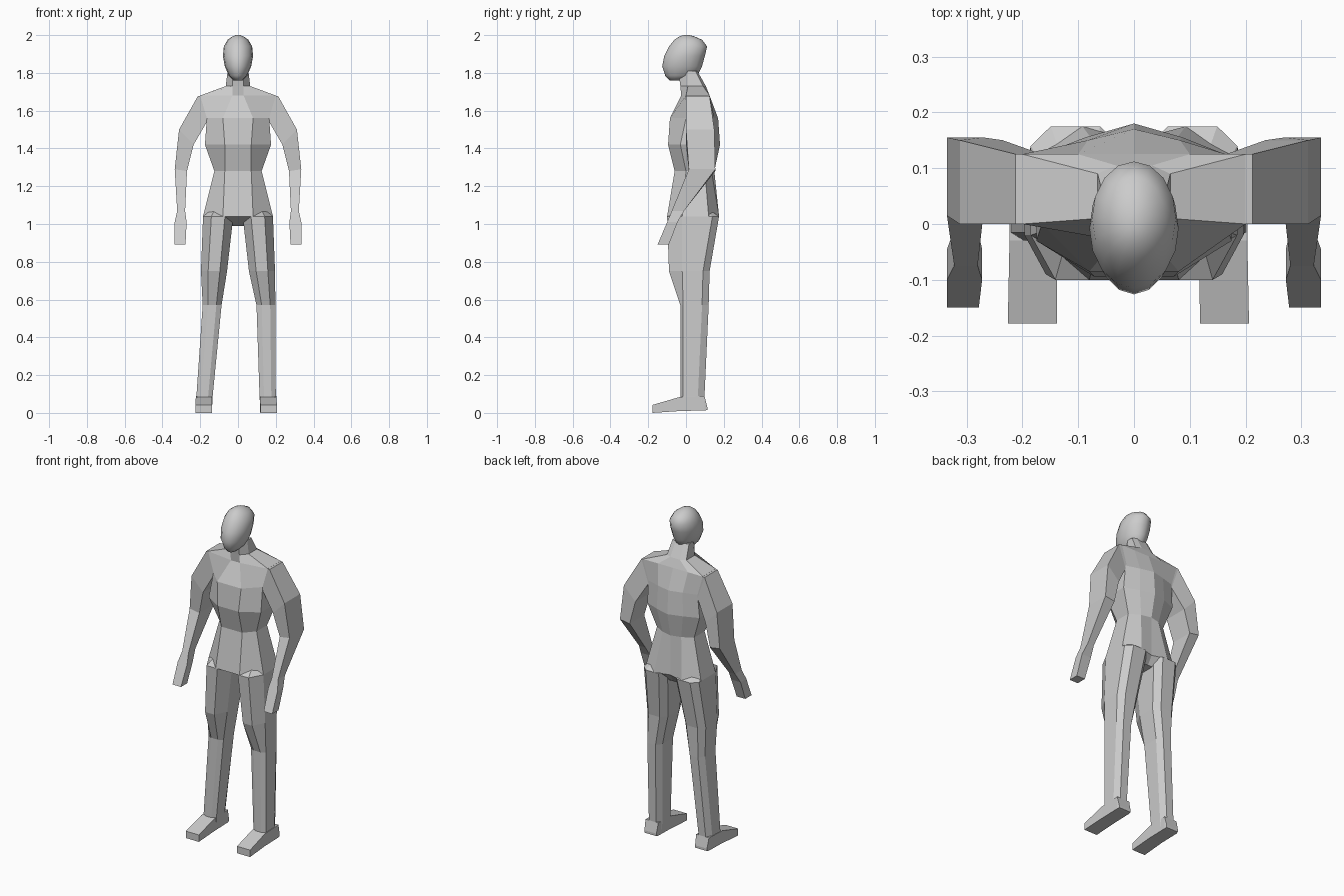
import bpy, bmesh, math


def loft(name, rings, smooth=False):
    """Skin a list of equal-length point rings and cap both ends."""
    bm = bmesh.new()
    loops = [[bm.verts.new(p) for p in r] for r in rings]
    n = len(loops[0])
    for a, b in zip(loops, loops[1:]):
        for i in range(n):
            j = (i + 1) % n
            bm.faces.new((a[i], a[j], b[j], b[i]))
    bm.faces.new(loops[0][::-1])
    bm.faces.new(loops[-1])
    bmesh.ops.recalc_face_normals(bm, faces=bm.faces)
    for f in bm.faces:
        f.smooth = smooth
    me = bpy.data.meshes.new(name)
    bm.to_mesh(me)
    bm.free()
    ob = bpy.data.objects.new(name, me)
    bpy.context.collection.objects.link(ob)
    return ob


# Torso and neck: z, half width, front strip x, front y, side front y, side back y, back y, spine y
def torso_ring(z, w, fx, yf, sf, sb, yb, ys):
    half = [(fx, yf), (w, sf), (w, sb), (w * 0.5, yb)]
    pts = [(0, yf)] + half + [(0, ys)] + [(-x, y) for x, y in reversed(half)]
    return [(x, y, z) for x, y in pts]


loft("torso", [torso_ring(*r) for r in [
    (0.99, 0.05, 0.02, 0.02, 0.04, 0.09, 0.12, 0.12),
    (1.04, 0.185, 0.08, -0.10, -0.02, 0.12, 0.175, 0.15),
    (1.28, 0.125, 0.07, -0.06, 0.00, 0.10, 0.135, 0.15),
    (1.42, 0.175, 0.07, -0.095, -0.03, 0.12, 0.155, 0.18),
    (1.56, 0.165, 0.08, -0.085, 0.00, 0.125, 0.15, 0.17),
    (1.68, 0.20, 0.03, -0.025, 0.00, 0.125, 0.125, 0.125),
    (1.73, 0.065, 0.03, -0.03, 0.01, 0.09, 0.105, 0.105),
    (1.81, 0.055, 0.03, -0.04, 0.01, 0.05, 0.06, 0.06),
]])


# Head: tilted egg, z, front y, back y, half width
def head_ring(z, y0, y1, w, n=16):
    c, r = (y0 + y1) / 2, (y1 - y0) / 2
    return [(w * math.cos(2 * math.pi * i / n),
             c + r * math.sin(2 * math.pi * i / n), z) for i in range(n)]


loft("head", [head_ring(*r) for r in [
    (1.76, -0.085, -0.02, 0.022), (1.785, -0.11, 0.06, 0.048),
    (1.835, -0.126, 0.085, 0.07), (1.89, -0.115, 0.10, 0.08),
    (1.94, -0.09, 0.112, 0.075), (1.975, -0.062, 0.085, 0.055),
    (1.993, -0.035, 0.045, 0.03), (2.0, -0.012, 0.018, 0.01),
]], smooth=True)


# Legs: z, centre x, half width, front y, back y
def leg_ring(side, z, cx, w, y0, y1):
    sf = max(-0.02, y0 + 0.015)
    half = [(w * 0.45, y0), (w, sf), (w, y1 - 0.035), (w * 0.55, y1)]
    pts = half + [(-x, y) for x, y in reversed(half)]
    return [(side * (cx + x), y, z) for x, y in pts]


# Feet: wedge section from heel to toe
def foot_ring(side, cx, w, y, z0, z1):
    return [(side * (cx + x), y + dy, z) for x, dy, z in
            ((-w, 0, z0), (w, 0, z0), (w, 0, z1), (-w, 0, z1))]


for side, label, knee, ankle in ((1, "left", 0.148, 0.16), (-1, "right", 0.137, 0.18)):
    loft(label + "_leg", [leg_ring(side, *r) for r in [
        (0.03, ankle, 0.043, -0.03, 0.10),
        (0.09, ankle - 0.003, 0.043, -0.03, 0.098),
        (0.57, knee, 0.05, -0.03, 0.12),
        (0.75, 0.127, 0.069, -0.09, 0.125),
        (1.04, 0.105, 0.08, -0.10, 0.175),
        (1.07, 0.10, 0.06, -0.05, 0.13),
    ]])
    loft(label + "_foot", [foot_ring(side, *r) for r in [
        (ankle, 0.040, 0.113, 0.015, 0.03),
        (ankle, 0.043, 0.098, 0.013, 0.09),
        (ankle, 0.043, -0.03, 0.01, 0.085),
        (ankle + 0.002, 0.044, -0.178, 0.0, 0.042),
    ]])

    # Arms and hands: outer (x, z), inner (x, z), front y, back y
    loft(label + "_arm", [
        [(side * xo, y0, zo), (side * xo, y1, zo),
         (side * xi, y1, zi), (side * xi, y0, zi)]
        for xo, zo, xi, zi, y0, y1 in [
            (0.19, 1.68, 0.15, 1.54, 0.00, 0.125),
            (0.212, 1.678, 0.165, 1.54, 0.00, 0.125),
            (0.312, 1.50, 0.235, 1.42, 0.00, 0.15),
            (0.335, 1.29, 0.27, 1.28, 0.015, 0.155),
            (0.322, 1.07, 0.28, 1.07, -0.075, -0.01),
            (0.335, 1.01, 0.272, 1.01, -0.10, -0.045),
            (0.335, 0.892, 0.278, 0.892, -0.15, -0.09),
        ]])
